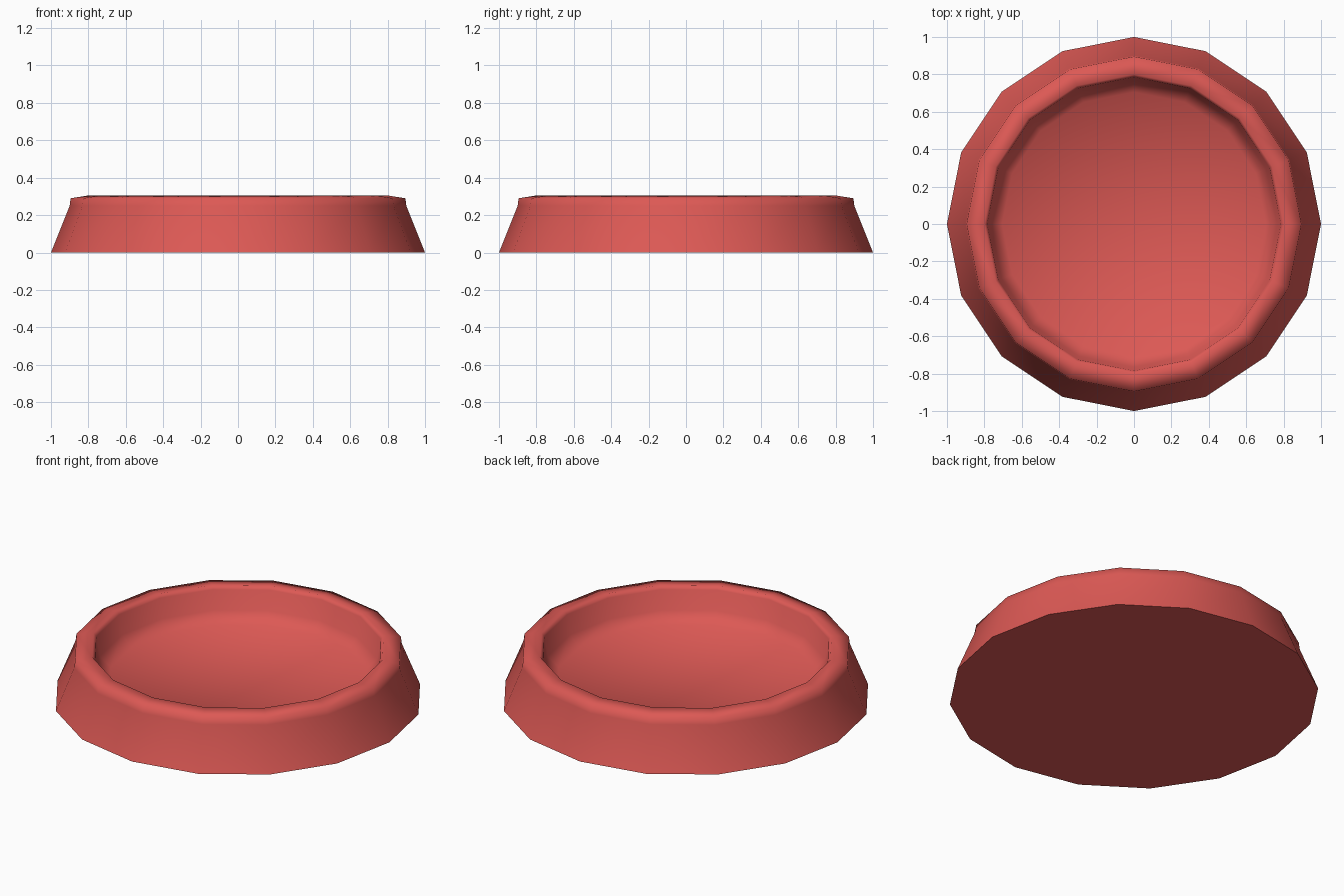
import bpy, bmesh, math

if "Cube" in bpy.data.objects:
    bpy.data.objects.remove(bpy.data.objects["Cube"])

SIDES = 16

red = bpy.data.materials.new("bowl red")
red.diffuse_color = (0.72, 0.10, 0.09, 1)
red.use_nodes = True
red.node_tree.nodes["Principled BSDF"].inputs["Base Color"].default_value = red.diffuse_color

# Half profile (radius, height): outer wall, rolled rim, inner wall, floor edge
profile = [(1.0, 0.0), (0.90, 0.25), (0.895, 0.29), (0.80, 0.305),
           (0.785, 0.285), (0.765, 0.17), (0.705, 0.11)]

bm = bmesh.new()
rings = []
for r, z in profile:
    rings.append([bm.verts.new((r * math.cos(2 * math.pi * i / SIDES),
                                r * math.sin(2 * math.pi * i / SIDES), z))
                  for i in range(SIDES)])

# Walls and rim
for a, b in zip(rings, rings[1:]):
    for i in range(SIDES):
        j = (i + 1) % SIDES
        bm.faces.new((a[i], a[j], b[j], b[i]))

# Flat underside
bm.faces.new(rings[0][::-1])

# Inner floor, fanned around a middle point
middle = bm.verts.new((0, 0, profile[-1][1]))
for i in range(SIDES):
    bm.faces.new((rings[-1][i], rings[-1][(i + 1) % SIDES], middle))

mesh = bpy.data.meshes.new("pet_bowl")
bm.to_mesh(mesh)
bm.free()
mesh.materials.append(red)
bowl = bpy.data.objects.new("pet_bowl", mesh)
bpy.context.collection.objects.link(bowl)

# Smooth sides and rim, sharp base edge
bpy.context.view_layer.objects.active = bowl
bowl.select_set(True)
bpy.ops.object.shade_smooth_by_angle(angle=math.radians(85))
